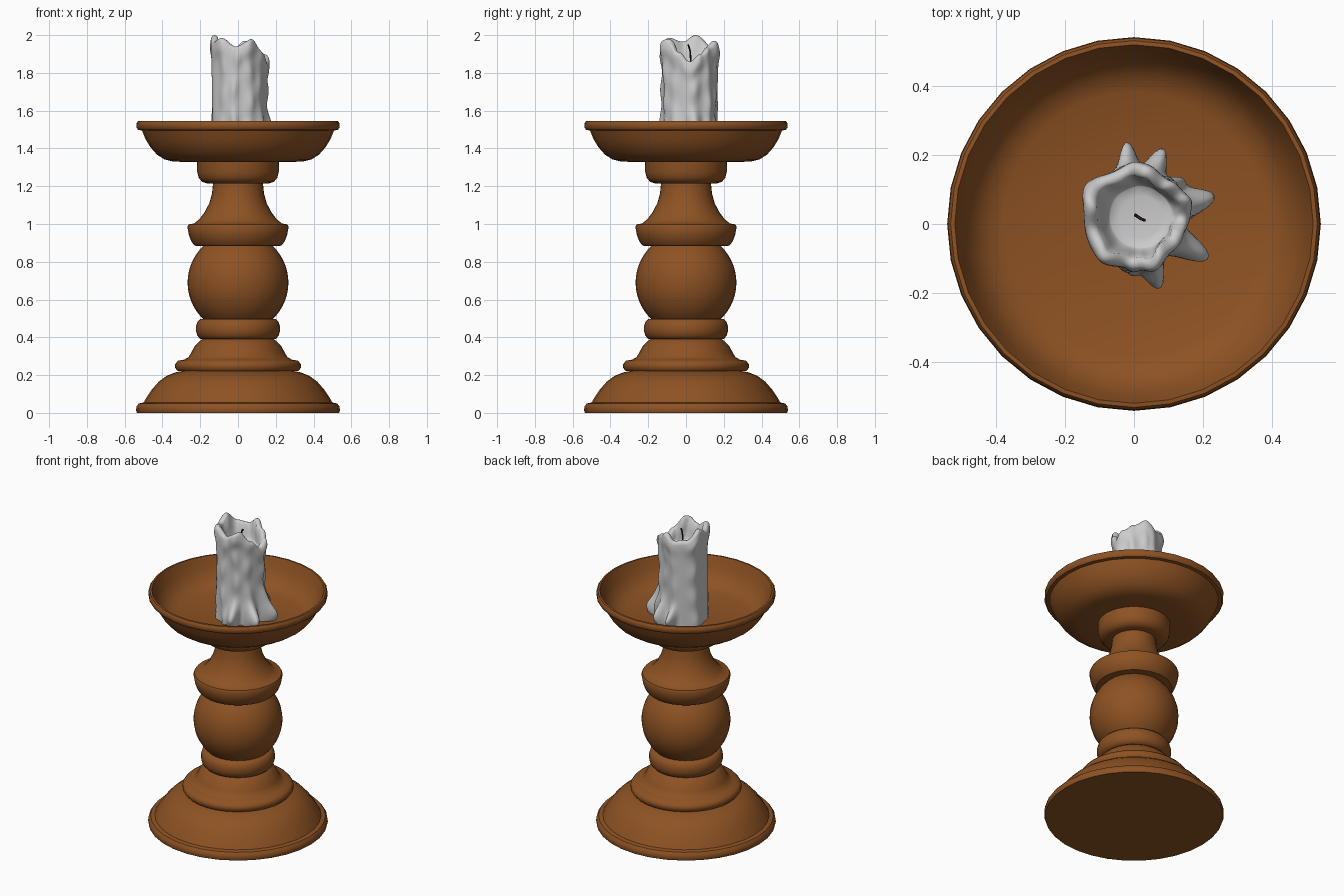
import bpy, bmesh, math
from math import sin, cos, pi, radians, exp

if "Cube" in bpy.data.objects:
    bpy.data.objects.remove(bpy.data.objects["Cube"])


def make_object(name, bm, angle, color=None):
    bmesh.ops.remove_doubles(bm, verts=bm.verts, dist=1e-5)
    bmesh.ops.recalc_face_normals(bm, faces=bm.faces)
    me = bpy.data.meshes.new(name)
    bm.to_mesh(me)
    bm.free()
    ob = bpy.data.objects.new(name, me)
    bpy.context.collection.objects.link(ob)
    bpy.ops.object.select_all(action='DESELECT')
    bpy.context.view_layer.objects.active = ob
    ob.select_set(True)
    bpy.ops.object.shade_smooth_by_angle(angle=radians(angle))
    if color:
        me.materials.append(color)
    return ob


def material(name, color):
    m = bpy.data.materials.new(name)
    m.diffuse_color = color
    m.use_nodes = True
    m.node_tree.nodes["Principled BSDF"].inputs["Base Color"].default_value = m.diffuse_color
    return m


def skin(rings):
    """Closed surface through rings of equal point count, capped at both ends."""
    bm = bmesh.new()
    vs = [[bm.verts.new(p) for p in ring] for ring in rings]
    n = len(rings[0])
    for a, b in zip(vs, vs[1:]):
        for i in range(n):
            j = (i + 1) % n
            bm.faces.new((a[i], a[j], b[j], b[i]))
    bm.faces.new(vs[0][::-1])
    bm.faces.new(vs[-1])
    return bm


def lathe(name, profile, n=32):
    rings = [[(r * cos(2 * pi * i / n), r * sin(2 * pi * i / n), z) for i in range(n)]
             for r, z in profile]
    return make_object(name, skin(rings), 40, wood)


wood = material("wood", (0.27, 0.085, 0.017, 1))
black = material("wick_black", (0.02, 0.012, 0.01, 1))

# Turned wooden holder, bottom to top
lathe("base", [(.535, 0), (.54, .015), (.537, .035), (.525, .05), (.50, .055), (.485, .08),
               (.455, .125), (.42, .165), (.38, .195), (.33, .215), (.29, .222)])
lathe("foot_moulding", [(.29, .22), (.32, .222), (.333, .238), (.333, .258), (.318, .276),
                        (.285, .282), (.262, .295), (.247, .32), (.23, .352), (.205, .378),
                        (.19, .39)])
lathe("lower_ring", [(.18, .388), (.20, .392), (.215, .408), (.222, .432), (.222, .458),
                     (.215, .482), (.20, .497), (.17, .50)])
lathe("ball", [(.267 * cos(t), .69 + .267 * sin(t))
               for t in [radians(-48 + 96 * i / 14) for i in range(15)]])
lathe("collar", [(.18, .882), (.228, .885), (.246, .905), (.26, .94), (.268, .985), (.262, .998),
                 (.232, 1.003), (.205, 1.025), (.175, 1.065), (.152, 1.11), (.138, 1.16),
                 (.131, 1.225)])
lathe("upper_ring", [(.12, 1.215), (.165, 1.215), (.19, 1.223), (.208, 1.245), (.216, 1.275),
                     (.218, 1.335)])
lathe("dish", [(.20, 1.328), (.34, 1.33), (.39, 1.342), (.43, 1.368), (.465, 1.408),
               (.49, 1.45), (.508, 1.495), (.528, 1.498), (.538, 1.51), (.538, 1.532),
               (.53, 1.544), (.518, 1.545), (.512, 1.53), (.495, 1.475), (.465, 1.425),
               (.43, 1.392), (.38, 1.372), (.10, 1.37)])

# Candle: melted column with drips, wavy lip and hollow pool
CX, CY, ZB = 0.0, 0.02, 1.365
LIP = [(0, 1.86), (22, 1.90), (45, 1.935), (75, 1.97), (100, 1.93), (130, 1.94), (165, 2.0),
       (198, 1.965), (232, 1.985), (265, 1.94), (302, 1.98), (335, 1.91), (360, 1.86)]
# angle, width, strength along column, foot bulge, foot height
DRIPS = [(97, 9, .006, .072, .06), (70, 10, .010, .072, .07), (12, 12, .018, .08, .09),
         (-33, 12, .012, .095, .08), (-67, 11, .012, .075, .07), (-95, 8, .012, .01, .10),
         (-125, 9, .008, .006, .06), (150, 14, .010, .006, .08), (40, 9, .012, .03, .10)]


def lip_height(d):
    for (a, za), (b, zb) in zip(LIP, LIP[1:]):
        if a <= d <= b:
            return za + (zb - za) * (1 - cos(pi * (d - a) / (b - a))) / 2


def radius(d, z, top):
    a = radians(d)
    r = .142 + .003 * sin(3 * a + 1) + .003 * sin(7 * a + 5 * z)
    r += .016 * exp(-((z - top + .05) / .045) ** 2) * (.6 + .4 * sin(5 * a + 1))
    for ang, w, col, foot, h in DRIPS:
        off = (d - ang - 4 * sin(11 * z + ang) + 180) % 360 - 180
        g = exp(-(off / w) ** 2)
        beads = .75 + .35 * sin(38 * z + ang)
        r += g * (col * beads + foot * exp(-((z - 1.42) / h) ** 2))
    return r


N, ROWS = 120, 36
angles = [360 * i / N for i in range(N)]


def place(d, r, z, dx=0, dy=0):
    return (CX + dx + r * cos(radians(d)), CY + dy + r * sin(radians(d)), z)


rings = []
for k in range(ROWS + 1):
    ring = []
    for d in angles:
        top = lip_height(d)
        z = ZB + (top - .022 - ZB) * k / ROWS
        ring.append(place(d, radius(d, z, top), z))
    rings.append(ring)
# rounded lip
for t in (30, 60, 90, 120, 150):
    ring = []
    for d in angles:
        top = lip_height(d)
        r = radius(d, top - .022, top) - .02
        ring.append(place(d, r + .02 * cos(radians(t)), top - .022 + .022 * sin(radians(t))))
    rings.append(ring)
# hollow walls down to the pool
for f in (.3, .6, .85, 1):
    ring = []
    for d in angles:
        top = lip_height(d)
        r0 = radius(d, top - .022, top) - .04
        z0 = top - .022
        ring.append(place(d, r0 + (.088 - r0) * f, z0 + (1.835 - z0) * (1 - (1 - f) ** 1.6),
                          .02 * f, 0))
    rings.append(ring)
rings.append([place(d, .06, 1.83, .02) for d in angles])
make_object("candle", skin(rings), 80)

# Wick: thin bent tapering tube
path = [(.005, .026, 1.82), (.004, .025, 1.87), (.01, .022, 1.915), (.02, .015, 1.94),
        (.03, .011, 1.948)]
rings = [[(x + .0045 * cos(i * pi / 4), y + .0045 * sin(i * pi / 4),
           z - .004 * cos(i * pi / 4) * k / 4) for i in range(8)]
         for k, (x, y, z) in enumerate(path)]
make_object("wick", skin(rings), 60, black)
